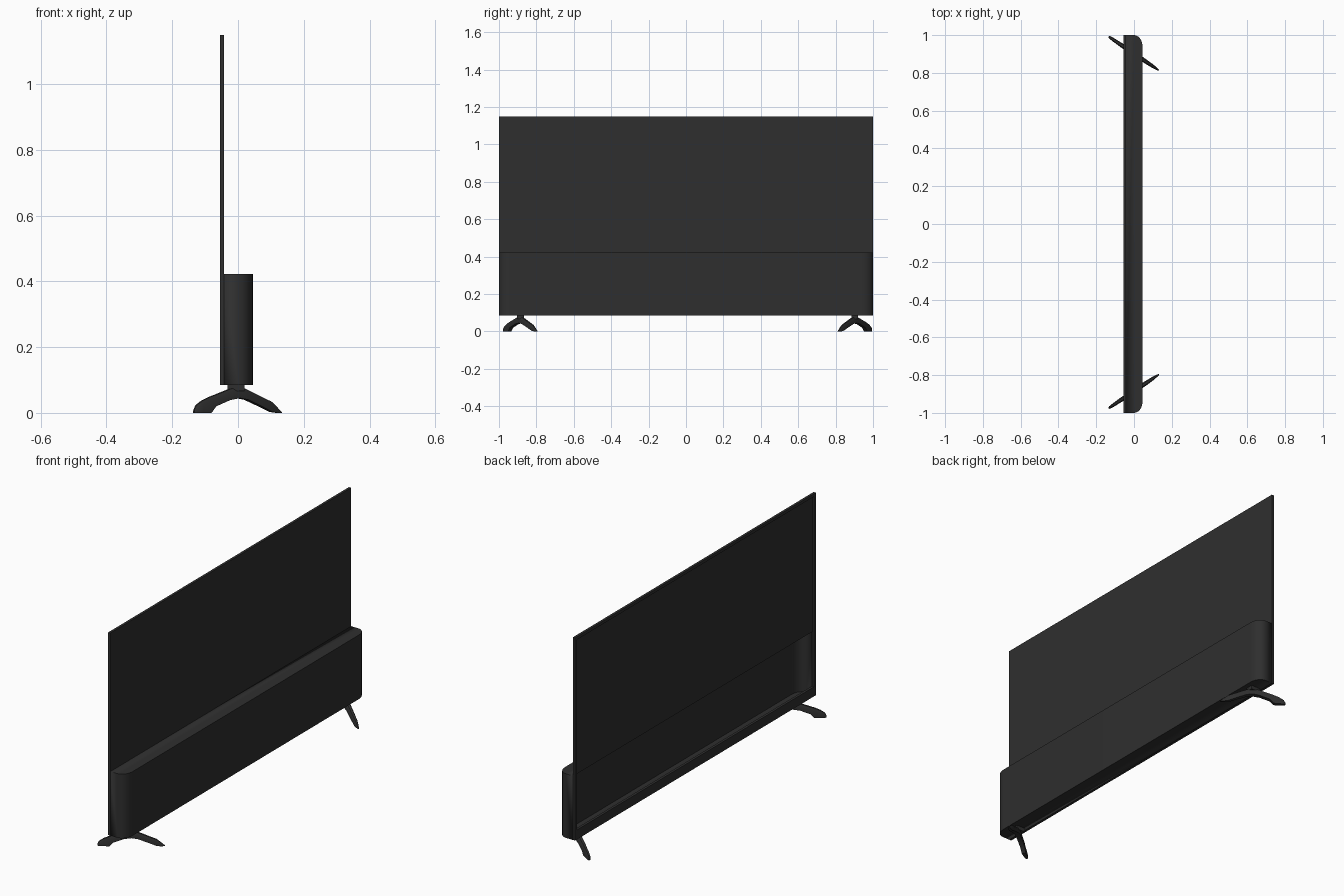
import bpy, bmesh, math
from mathutils import Vector

if "Cube" in bpy.data.objects:
    bpy.data.objects.remove(bpy.data.objects["Cube"])

mat = bpy.data.materials.new("charcoal plastic")
mat.diffuse_color = (0.028, 0.028, 0.028, 1)
mat.use_nodes = True
mat.node_tree.nodes["Principled BSDF"].inputs["Base Color"].default_value = mat.diffuse_color


def finish(name, bm, smooth=True):
    bmesh.ops.recalc_face_normals(bm, faces=bm.faces)
    me = bpy.data.meshes.new(name)
    bm.to_mesh(me)
    bm.free()
    me.materials.append(mat)
    ob = bpy.data.objects.new(name, me)
    bpy.context.collection.objects.link(ob)
    if smooth:
        bpy.context.view_layer.objects.active = ob
        ob.select_set(True)
        bpy.ops.object.shade_smooth_by_angle(angle=math.radians(35))
        ob.select_set(False)
    return ob


def box(name, x0, x1, y0, y1, z0, z1):
    bm = bmesh.new()
    bmesh.ops.create_cube(bm, size=1)
    for v in bm.verts:
        v.co = ((x0 + x1) / 2 + v.co.x * (x1 - x0),
                (y0 + y1) / 2 + v.co.y * (y1 - y0),
                (z0 + z1) / 2 + v.co.z * (z1 - z0))
    return finish(name, bm, False)


FRONT, BACK = -0.055, -0.042
BOTTOM, MID, TOP = 0.085, 0.422, 1.15
RIM = 0.015

# Thin frame around the open screen side, with a taller lower rail
box("frame_top", FRONT, BACK, -1, 1, TOP - RIM, TOP)
box("frame_bottom", FRONT, BACK, -1, 1, BOTTOM, BOTTOM + 0.05)
for side, y0, y1 in (("left", -1, -1 + RIM), ("right", 1 - RIM, 1)):
    box("frame_" + side, FRONT, BACK, y0, y1, BOTTOM + 0.05, TOP - RIM)

# Back sheet of the upper panel
box("back_panel", BACK - 0.003, BACK, -1 + RIM, 1 - RIM, MID, TOP - RIM)

# Hollow rear housing with rounded ends, open towards the screen
half = [(BACK, 1.0), (0.0, 1.0)]
for i in range(1, 7):
    a = math.radians(15 * i)
    half.append((0.045 * math.sin(a), 0.94 + 0.06 * math.cos(a)))
outline = half + [(x, -y) for x, y in reversed(half)]
bm = bmesh.new()
low = [bm.verts.new((x, y, BOTTOM)) for x, y in outline]
high = [bm.verts.new((x, y, MID)) for x, y in outline]
bm.faces.new(low[::-1])
bm.faces.new(high)
for i in range(len(low) - 1):
    bm.faces.new((low[i], low[i + 1], high[i + 1], high[i]))
housing = finish("rear_housing", bm)
shell = housing.modifiers.new("shell", 'SOLIDIFY')
shell.thickness = 0.003
shell.offset = -1

# Arched feet: x, lower z, upper z, half thickness
stations = [(-0.134, 0.0, 0.010, 0.004), (-0.128, 0.0, 0.023, 0.007),
            (-0.110, 0.0, 0.037, 0.009), (-0.086, 0.0, 0.049, 0.010),
            (-0.072, 0.020, 0.054, 0.011), (-0.030, 0.039, 0.071, 0.012),
            (0.0, 0.045, 0.081, 0.013), (0.025, 0.040, 0.071, 0.012),
            (0.065, 0.021, 0.051, 0.011), (0.100, 0.003, 0.034, 0.009),
            (0.118, 0.0, 0.017, 0.006), (0.132, 0.0, 0.003, 0.003)]


def foot(name, side, yc):
    along = Vector((0.26, -0.175 * side, 0))
    across = Vector((-along.y, along.x, 0)).normalized()
    bm = bmesh.new()
    rings = []
    for x, lo, hi, w in stations:
        c = Vector((0, yc, 0)) + along * (x / 0.26)
        mid = lo + (hi - lo) * 0.7
        pts = [(-w, lo), (w, lo), (w, mid), (w * 0.5, hi), (-w * 0.5, hi), (-w, mid)]
        rings.append([bm.verts.new(c + across * s + Vector((0, 0, z))) for s, z in pts])
    for r, q in zip(rings, rings[1:]):
        for i in range(6):
            j = (i + 1) % 6
            bm.faces.new((r[i], r[j], q[j], q[i]))
    bm.faces.new(rings[0])
    bm.faces.new(rings[-1])
    finish(name, bm)
    # Short neck joining foot and housing
    box(name + "_neck", -0.032, 0.02, yc - 0.018, yc + 0.018, 0.066, BOTTOM + 0.002)


foot("left_foot", -1, -0.885)
foot("right_foot", 1, 0.902)
